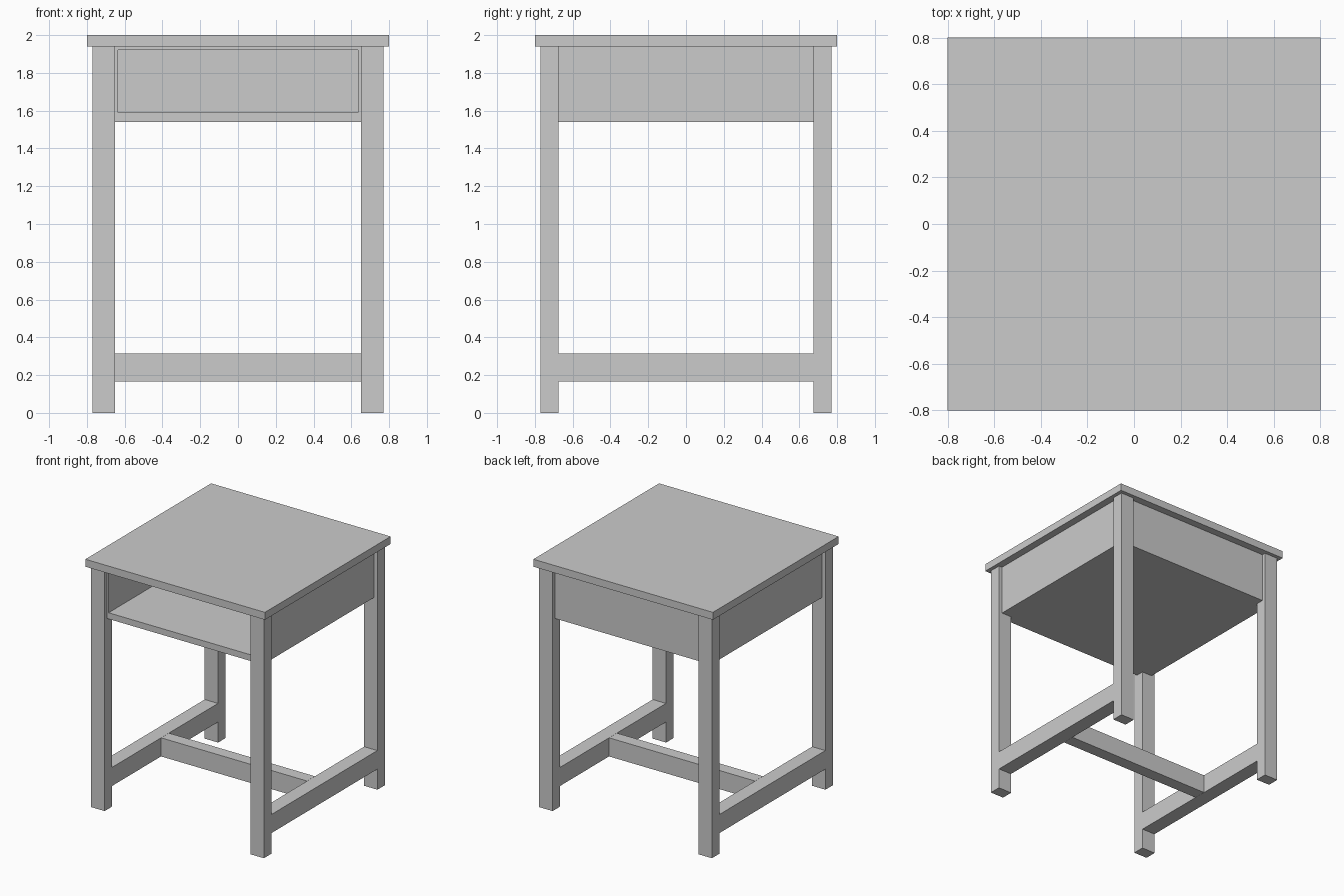
import bpy
from mathutils import Vector

default_cube = bpy.data.objects.get("Cube")
if default_cube:
    bpy.data.objects.remove(default_cube, do_unlink=True)

grey = bpy.data.materials.new("plain grey")
grey.use_nodes = True
colour = (0.6, 0.6, 0.6, 1)
grey.diffuse_color = colour
grey.node_tree.nodes["Principled BSDF"].inputs["Base Color"].default_value = colour


def box(name, low, high):
    """Add a box spanning two opposite corners."""
    low, high = Vector(low), Vector(high)
    bpy.ops.mesh.primitive_cube_add(size=1, location=(low + high) / 2)
    part = bpy.context.object
    part.name = name
    part.scale = high - low
    bpy.ops.object.transform_apply(location=False, rotation=False, scale=True)
    part.data.materials.append(grey)
    return part


def span(name, centre, size_x, y0, y1, z0, z1):
    """Add a box of the given width around an x position."""
    return box(name, (centre - size_x / 2, y0, z0), (centre + size_x / 2, y1, z1))


# Main heights and half widths
under_top = 1.94
leg_in, leg_out = 0.65, 0.77
leg_y = 0.675
shelf_z, floor_z, ceiling_z = 1.54, 1.59, 1.92
case, wall = 0.74, 0.635
rail_low, rail_high = 0.165, 0.315

# Table top
span("table_top", 0, 1.6, -0.8, 0.8, under_top, 2)

# Legs and side rails
leg_x = (leg_in + leg_out) / 2
for side, sx in (("left", 1), ("right", -1)):
    for end, y0, y1 in (("front", -leg_out, -leg_y), ("back", leg_y, leg_out)):
        span(f"{end}_{side}_leg", sx * leg_x, leg_out - leg_in, y0, y1, 0, under_top)
    span(f"{side}_rail", sx * leg_x, 0.118, -leg_y, leg_y, rail_low, rail_high)
    # Side wall of the open compartment
    span(f"{side}_panel", sx * (case + wall) / 2, case - wall,
         -case, case, shelf_z, under_top)

# Compartment floor, ceiling and back
span("compartment_floor", 0, 2 * wall, -case, case, shelf_z, floor_z)
span("compartment_ceiling", 0, 2 * wall, -case, case, ceiling_z, under_top)
span("back_panel", 0, 2 * wall, wall, case, floor_z, ceiling_z)

# Cross rail joining the side rails
span("cross_rail", 0, 2 * leg_in, -0.05, 0.05, rail_low, rail_high)
